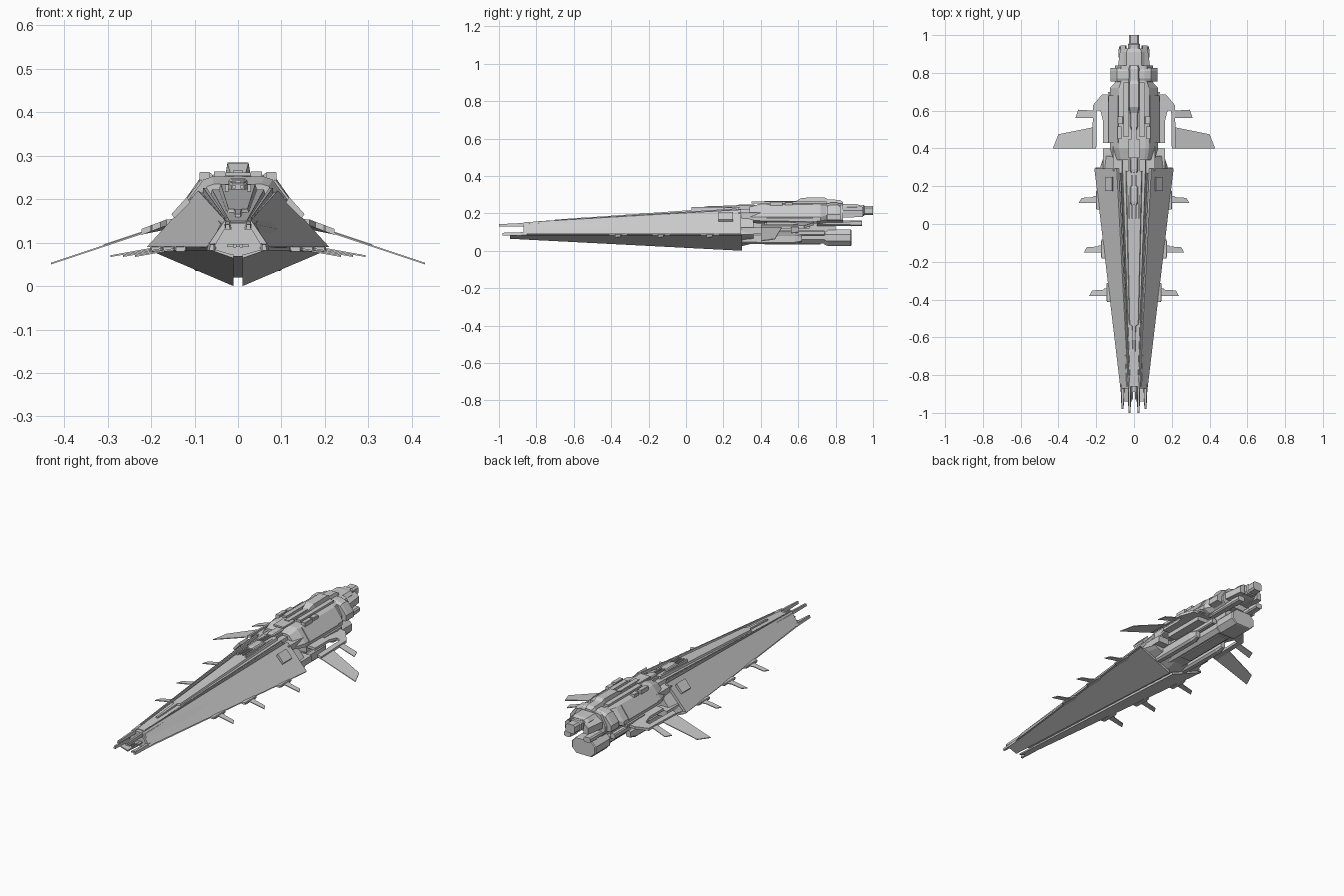
import bpy, bmesh
from mathutils import Vector


def finish(name, bm, mirror):
    bmesh.ops.remove_doubles(bm, verts=bm.verts, dist=1e-5)
    bmesh.ops.recalc_face_normals(bm, faces=bm.faces)
    me = bpy.data.meshes.new(name)
    bm.to_mesh(me)
    bm.free()
    ob = bpy.data.objects.new(name, me)
    bpy.context.collection.objects.link(ob)
    if mirror:
        ob.modifiers.new("mirror", 'MIRROR')
    return ob


def loft(name, secs, mirror=False):
    """Skin closed (x, z) sections placed along y."""
    bm = bmesh.new()
    rings = [[bm.verts.new((x, y, z)) for x, z in pts] for y, pts in secs]
    n = len(rings[0])
    for a, b in zip(rings, rings[1:]):
        for i in range(n):
            j = (i + 1) % n
            bm.faces.new((a[i], a[j], b[j], b[i]))
    bm.faces.new(rings[0])
    bm.faces.new(rings[-1])
    return finish(name, bm, mirror)


def sym(half):
    return half + [(-x, z) for x, z in reversed(half)]


def octo(cx, cz, w, h, c):
    return [(cx + sx, cz + sz) for sx, sz in (
        (w, h - c), (w - c, h), (c - w, h), (-w, h - c),
        (-w, c - h), (c - w, -h), (w - c, -h), (w, c - h))]


def tube(name, cx, cz, w, h, c, ys, mirror=False):
    """Chamfered bar; ys lists (y, scale) stations."""
    loft(name, [(y, octo(cx, cz, w * s, h * s, c * s)) for y, s in ys], mirror)


def box(name, x0, x1, y0, y1, z0, z1, mirror=False):
    sec = [(x0, z0), (x1, z0), (x1, z1), (x0, z1)]
    loft(name, [(y0, sec), (y1, sec)], mirror)


def plate(name, pts, zf, t):
    """Thin mirrored fin from an (x, y) outline, height given by zf(x)."""
    bm = bmesh.new()
    lo = [bm.verts.new((x, y, zf(x) - t / 2)) for x, y in pts]
    hi = [bm.verts.new((x, y, zf(x) + t / 2)) for x, y in pts]
    for i in range(len(pts)):
        j = (i + 1) % len(pts)
        bm.faces.new((lo[i], lo[j], hi[j], hi[i]))
    bm.faces.new(lo)
    bm.faces.new(hi)
    finish(name, bm, True)


# Forward hull: sloped armour slabs above and below an inner core
loft("upper_armour", [
    (-0.87, [(0.072, 0.09), (0.03, 0.152), (0.022, 0.146), (0.055, 0.09)]),
    (0.295, [(0.21, 0.09), (0.092, 0.22), (0.08, 0.212), (0.19, 0.09)])], True)
loft("lower_armour", [
    (-0.94, [(0.064, 0.083), (0.01, 0.064), (0.01, 0.072), (0.05, 0.083)]),
    (0.30, [(0.205, 0.083), (0.01, 0.0), (0.01, 0.014), (0.18, 0.083)])], True)
loft("hull_core", [
    (-0.86, sym([(0.02, 0.145), (0.04, 0.143), (0.054, 0.115), (0.054, 0.09), (0.045, 0.075), (0.015, 0.068)])),
    (0.28, sym([(0.06, 0.205), (0.085, 0.205), (0.165, 0.115), (0.185, 0.087), (0.165, 0.075), (0.02, 0.02)])),
    (0.36, sym([(0.06, 0.205), (0.085, 0.2), (0.155, 0.115), (0.16, 0.087), (0.14, 0.075), (0.02, 0.04)]))])
loft("centre_deck", [
    (-0.84, sym([(0.02, 0.15), (0.025, 0.13)])),
    (0.28, sym([(0.06, 0.222), (0.07, 0.18)])),
    (0.40, sym([(0.06, 0.222), (0.07, 0.18)]))])
loft("deck_spine", [
    (-0.70, sym([(0.005, 0.166), (0.007, 0.15)])),
    (-0.54, sym([(0.008, 0.178), (0.012, 0.16)])),
    (-0.53, sym([(0.022, 0.178), (0.028, 0.16)])),
    (0.28, sym([(0.04, 0.235), (0.05, 0.2)]))])
loft("deck_rail", [
    (-0.80, [(0.024, 0.14), (0.03, 0.14), (0.03, 0.157), (0.026, 0.157)]),
    (0.27, [(0.066, 0.2), (0.08, 0.2), (0.08, 0.226), (0.072, 0.226)])], True)

# Nose prongs and sensors
loft("upper_prong", [
    (-1.0, [(0.018, 0.13), (0.03, 0.13), (0.028, 0.142), (0.02, 0.142)]),
    (-0.84, [(0.014, 0.13), (0.032, 0.13), (0.03, 0.15), (0.018, 0.15)])], True)
loft("lower_prong", [
    (-0.98, [(0.055, 0.082), (0.066, 0.082), (0.064, 0.096), (0.056, 0.096)]),
    (-0.85, [(0.05, 0.082), (0.072, 0.082), (0.068, 0.1), (0.052, 0.1)])], True)
box("nose_sensor", -0.025, 0.025, -0.89, -0.85, 0.09, 0.096)
tube("nose_gun", 0.008, 0.093, 0.004, 0.004, 0.001, [(-0.93, 1), (-0.86, 1)], True)

# Raised hatch on each armour slope
loft("armour_hatch", [(y, [(0.11, 0.192), (0.146, 0.156), (0.153, 0.166), (0.117, 0.206)])
                      for y in (0.175, 0.25)], True)

# Small fins along the hull edge
for i, (y, x) in enumerate([(0.128, 0.188), (-0.133, 0.16), (-0.362, 0.132)]):
    plate(f"edge_fin_{i + 1}", [(x - 0.02, y - 0.018), (x + 0.105, y - 0.018), (x + 0.09, y + 0.01),
                                (x + 0.03, y + 0.014), (x + 0.025, y + 0.02), (x - 0.02, y + 0.02)],
          lambda v, x=x: 0.088 - (v - x) * 0.18, 0.004)
    tube(f"fin_socket_{i + 1}", x, 0.085, 0.014, 0.007, 0.003,
         [(y - 0.05, 0.8), (y - 0.04, 1), (y + 0.04, 1), (y + 0.05, 0.8)], True)

# Rear pylons and swept fins
plate("rear_pylon", [(0.09, 0.43), (0.165, 0.43), (0.165, 0.55), (0.178, 0.60), (0.197, 0.60),
                     (0.20, 0.40), (0.222, 0.40), (0.216, 0.63), (0.17, 0.685), (0.09, 0.685)],
      lambda x: 0.152 - max(0, x - 0.15) * 0.38, 0.014)
plate("large_rear_fin", [(0.215, 0.40), (0.43, 0.40), (0.40, 0.475), (0.215, 0.512)],
      lambda x: 0.122 - (x - 0.22) * 0.333, 0.004)
plate("small_rear_fin", [(0.21, 0.56), (0.31, 0.562), (0.296, 0.605), (0.21, 0.60)],
      lambda x: 0.124 - (x - 0.22) * 0.333, 0.004)

# Rear upper body
body = sym([(0.06, 0.252), (0.08, 0.245), (0.128, 0.18), (0.128, 0.16), (0.09, 0.145)])
slim = sym([(0.055, 0.252), (0.07, 0.245), (0.1, 0.19), (0.1, 0.165), (0.08, 0.15)])
fore = sym([(0.055, 0.235), (0.07, 0.23), (0.11, 0.18), (0.11, 0.165), (0.08, 0.15)])
loft("rear_body", [(0.34, fore), (0.40, body), (0.72, body), (0.75, slim), (0.84, slim)])
loft("body_side_panel", [(y, [(0.085, 0.246), (0.134, 0.18), (0.128, 0.17), (0.08, 0.236)])
                         for y in (0.43, 0.68)], True)
loft("stern_collar", [(y, sym([(0.055, 0.257 * s), (0.09, 0.245 * s), (0.125, 0.195), (0.125, 0.165), (0.08, 0.155)]))
                      for y, s in ((0.755, 0.97), (0.77, 1), (0.81, 1), (0.825, 0.96))])
box("body_ledge", 0.1, 0.138, 0.55, 0.70, 0.148, 0.16, True)
box("neck_block", 0.10, 0.165, 0.28, 0.40, 0.09, 0.125, True)
box("neck_shoulder", 0.06, 0.11, 0.28, 0.41, 0.17, 0.205, True)

# Superstructure on top
loft("bridge", [
    (0.58, sym([(0.018, 0.262), (0.024, 0.24)])),
    (0.62, sym([(0.024, 0.283), (0.03, 0.25)])),
    (0.74, sym([(0.024, 0.285), (0.03, 0.25)])),
    (0.76, sym([(0.022, 0.274), (0.03, 0.25)])),
    (0.82, sym([(0.022, 0.272), (0.03, 0.25)])),
    (0.84, sym([(0.018, 0.26), (0.028, 0.24)]))])
box("bridge_base", 0.03, 0.055, 0.46, 0.75, 0.25, 0.264, True)
box("dorsal_fairing", -0.012, 0.012, 0.42, 0.62, 0.245, 0.266)
box("front_lip", -0.03, 0.03, 0.35, 0.45, 0.253, 0.262)
tube("side_turret", 0.077, 0.25, 0.012, 0.013, 0.002, [(0.45, 1), (0.515, 1)], True)
tube("small_turret", 0.073, 0.25, 0.014, 0.01, 0.003, [(0.53, 1), (0.57, 1)], True)
for i, y in enumerate((0.10, 0.27, 0.50)):
    z = 0.222 + 0.05 * y
    tube(f"deck_turret_{i + 1}", 0, z, 0.022, 0.012, 0.005, [(y, 0.7), (y + 0.02, 1), (y + 0.09, 1), (y + 0.1, 0.8)])
    tube(f"turret_barrel_{i + 1}", 0.009, z + 0.002, 0.004, 0.004, 0.001, [(y - 0.07, 1), (y + 0.03, 1)], True)
box("trench_rail", 0.022, 0.03, 0.03, 0.40, 0.215, 0.234, True)

# Upper stern and nozzle
tube("upper_stern", 0, 0.215, 0.055, 0.034, 0.016, [(0.82, 1), (0.91, 1), (0.93, 0.85)])
tube("upper_nozzle", 0, 0.215, 0.03, 0.026, 0.01, [(0.90, 1), (0.95, 1.1), (0.955, 0.92), (1.0, 0.92)])
loft("stern_cheek", [
    (0.82, [(0.04, 0.18), (0.075, 0.18), (0.075, 0.215), (0.045, 0.235)]),
    (0.84, [(0.04, 0.178), (0.084, 0.178), (0.084, 0.215), (0.045, 0.24)]),
    (0.945, [(0.04, 0.18), (0.07, 0.18), (0.07, 0.215), (0.045, 0.235)])], True)
tube("side_engine", 0.06, 0.147, 0.02, 0.014, 0.006, [(0.70, 1), (0.88, 1), (0.885, 1.15), (0.94, 1)], True)

# Lower body and main engine
tube("lower_keel", 0, 0.075, 0.06, 0.036, 0.02, [(0.30, 1), (0.78, 1)])
tube("main_engine", 0, 0.07, 0.072, 0.044, 0.026, [(0.74, 0.85), (0.76, 1), (0.88, 1), (0.885, 0.94)])
tube("lower_pod", 0.085, 0.065, 0.022, 0.03, 0.01, [(0.30, 0.9), (0.40, 1), (0.58, 1), (0.62, 0.6)], True)
tube("fuel_pipe", 0.075, 0.095, 0.014, 0.014, 0.005, [(0.36, 1), (0.74, 1)], True)
box("centre_strut", -0.05, 0.05, 0.34, 0.80, 0.10, 0.165)
box("wing_root", 0.05, 0.12, 0.42, 0.66, 0.12, 0.15, True)
box("belly_panel", -0.03, 0.03, 0.42, 0.72, 0.033, 0.045)
